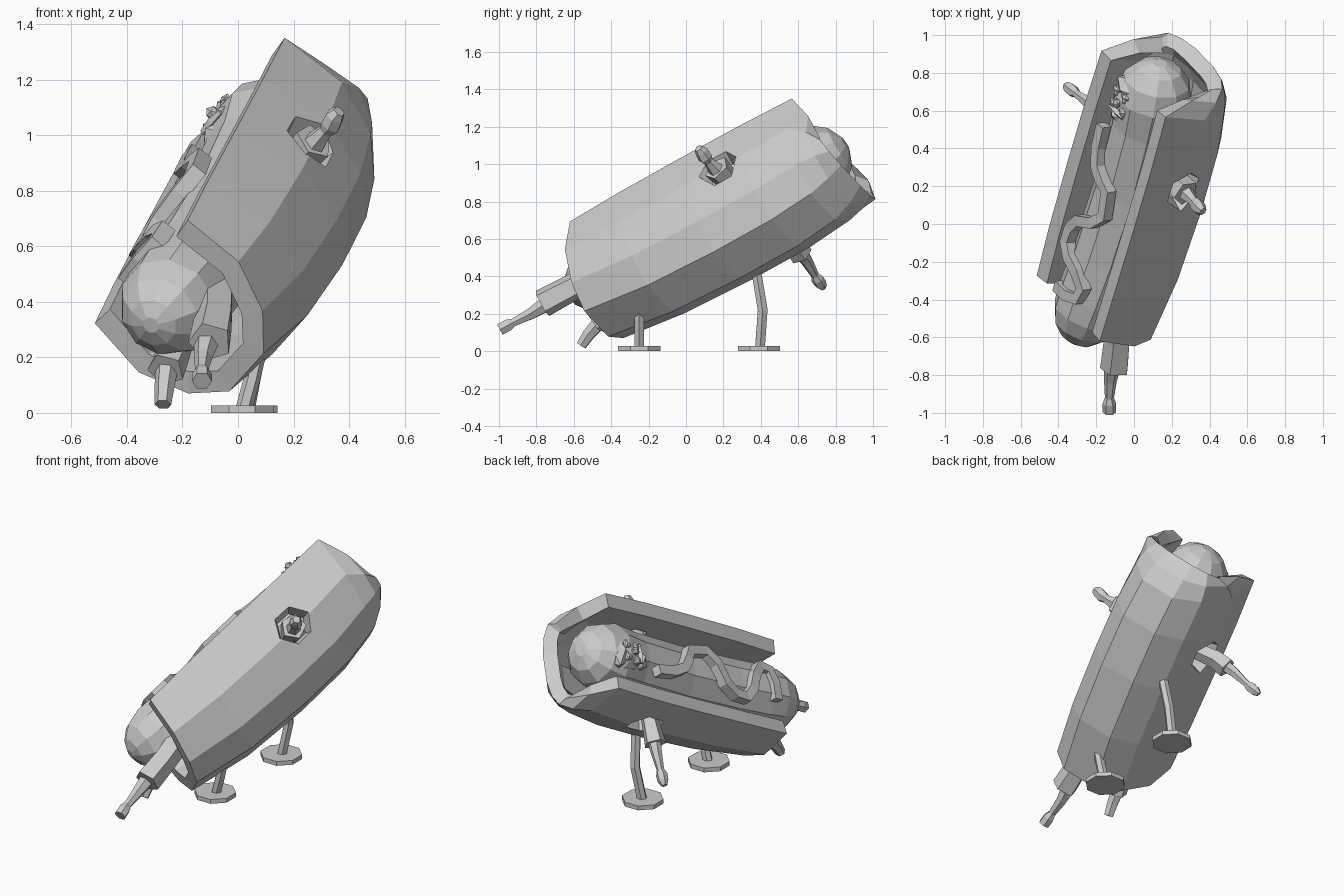
import bpy, bmesh, math
from mathutils import Vector

if "Cube" in bpy.data.objects:
    bpy.data.objects.remove(bpy.data.objects["Cube"])

grey = bpy.data.materials.new("plain grey")
grey.use_nodes = True
grey.diffuse_color = (0.6, 0.6, 0.6, 1)
grey.node_tree.nodes["Principled BSDF"].inputs["Base Color"].default_value = (0.6, 0.6, 0.6, 1)

# Tilted frame of the costume: along the bun, across it, out of the opening
ALONG = Vector((0.25, 0.85, 0.465)).normalized()
ACROSS = Vector((0.55, -0.57, 0.61)).normalized()
OUT = Vector((-0.78, -0.10, 0.61)).normalized()


def at(s, w, n):
    return ALONG * s + ACROSS * w + OUT * n


def finish(name, bm, fix=True):
    if fix:
        bmesh.ops.recalc_face_normals(bm, faces=bm.faces)
    mesh = bpy.data.meshes.new(name)
    bm.to_mesh(mesh)
    bm.free()
    mesh.materials.append(grey)
    ob = bpy.data.objects.new(name, mesh)
    bpy.context.collection.objects.link(ob)
    return ob


def skin(bm, rings, closed):
    rows = [[bm.verts.new(p) for p in ring] for ring in rings]
    for a, b in zip(rows, rows[1:]):
        for i in range(len(a) if closed else len(a) - 1):
            j = (i + 1) % len(a)
            bm.faces.new((a[i], a[j], b[j], b[i]))
    return rows


def tube(name, points, radii, sides=6, up=OUT, turn=0.0):
    """Faceted tube through points, one radius for each point."""
    rings = []
    for i, p in enumerate(points):
        t = (points[min(i + 1, len(points) - 1)] - points[max(i - 1, 0)]).normalized()
        side = t.cross(up).normalized()
        top = side.cross(t)
        rings.append([p + (side * math.cos(a) + top * math.sin(a)) * radii[i]
                      for a in (math.tau * (k + turn) / sides for k in range(sides))])
    bm = bmesh.new()
    rows = skin(bm, rings, True)
    bm.faces.new(rows[0])
    bm.faces.new(rows[-1])
    return finish(name, bm)


def ball(name, centre, size, detail=1):
    """Faceted ball stretched along the costume axes."""
    bm = bmesh.new()
    bmesh.ops.create_icosphere(bm, subdivisions=detail, radius=1)
    for v in bm.verts:
        v.co = at(*(c + k * x for c, k, x in zip(centre, size, v.co)))
    return finish(name, bm)


# Bun: trough whose rim dips at the wide head end, where the floor turns up
# rim position, base position, half width, rim height, base height
stations = [(-.21, -.31, .32, .63, .115), (.10, .08, .33, .635, .04),
            (.50, .50, .335, .635, .015), (.86, .86, .335, .635, .02),
            (1.19, 1.11, .325, .635, .06), (1.255, 1.22, .30, .46, .12),
            (1.28, 1.30, .255, .30, .19)]
section = [(-.95, 1), (-1.02, .55), (-.76, .2), (-.35, 0),
           (.35, 0), (.76, .2), (1.02, .55), (.95, 1)]
rings = [[at(sb + (sr - sb) * h, .36 + half * w, nb + (nr - nb) * h) for w, h in section]
         for sr, sb, half, nr, nb in stations]
bm = bmesh.new()
skin(bm, rings, False)
bmesh.ops.recalc_face_normals(bm, faces=bm.faces)
bm.normal_update()
base = min(bm.faces, key=lambda f: f.calc_center_median().dot(OUT))
if base.normal.dot(OUT) > 0:
    bmesh.ops.reverse_faces(bm, faces=bm.faces)
bun = finish("bun", bm, fix=False)
shell = bun.modifiers.new("thickness", "SOLIDIFY")
shell.thickness = 0.085
shell.offset = -1

# Hexagonal arm holes cut through both sides
for side in (-1, 1):
    w = .36 + side * .33
    cutter = tube("arm_hole_cutter", [at(.715, w - side * .12, .37), at(.715, w + side * .1, .37)],
                  [.075, .145])
    cutter.hide_render = True
    cutter.hide_set(True)
    cut = bun.modifiers.new("arm hole", "BOOLEAN")
    cut.object = cutter
    cut.operation = "DIFFERENCE"
    cut.solver = "EXACT"

# Sausage with rounded ends and a slight bend
s_list = [-.445, -.42, -.36, -.27, -.15, .10, .50, .90, 1.08, 1.19, 1.26, 1.295]
r_list = [.03, .09, .15, .187, .198, .20, .20, .20, .21, .18, .12, .04]
spine = [at(s, .35, .43 + .06 * ((s - .5) / .85) ** 2) for s in s_list]
tube("sausage", spine, r_list, sides=10)

# Mustard zigzag
zigzag = [(.85, .235), (.72, .25), (.63, .29), (.585, .36), (.56, .42), (.42, .445),
          (.34, .38), (.28, .27), (.20, .22), (.11, .215), (.06, .28), (.03, .37),
          (-.03, .445), (-.10, .43), (-.13, .35), (-.14, .25)]
tube("mustard", [at(s, w, .65 - .8 * (w - .35) ** 2) for s, w in zigzag],
     [.042] * len(zigzag), sides=4, turn=0.5)

# Wearer's head in the sausage
ball("face", (1.05, .31, .565), (.125, .105, .10), 2)
ball("nose", (1.04, .31, .665), (.03, .025, .028))
ball("hair", (1.12, .31, .59), (.07, .11, .08))
ball("beard", (.95, .295, .60), (.05, .075, .06))
for side in (-1, 1):
    ball("eye", (1.075, .31 + side * .038, .65), (.018, .02, .018))
    ball("brow", (1.10, .31 + side * .04, .655), (.014, .032, .018))
    ball("cheek", (1.01, .31 + side * .045, .64), (.034, .03, .028))
tube("mouth", [at(.985, w, .65) for w in (.25, .31, .37)], [.012, .02, .012], 4)

# Arms with sleeves and fists
tube("left_arm", [at(.70, .50, .36), at(.70, .67, .36), at(.70, .77, .36),
                  at(.70, .80, .36), at(.705, .84, .37), at(.705, .87, .37)],
     [.06, .05, .027, .038, .036, .022], 6)
tube("left_sleeve", [at(.71, .50, .365), at(.705, .70, .365)], [.06, .075], 5)
tube("right_sleeve", [at(.70, .12, .40), at(.71, -.02, .42), at(.70, -.11, .42)],
     [.05, .058, .065], 5)
tube("right_arm", [at(.71, -.05, .42), at(.70, -.16, .42), at(.68, -.27, .415),
                   at(.675, -.30, .415), at(.67, -.34, .415), at(.665, -.37, .415)],
     [.045, .033, .022, .034, .032, .018], 6)

# Legs with trouser cuffs and shoes
UP = Vector((0, 0, 1))
tube("left_trouser", [Vector(p) for p in ((-.085, -.42, .44), (-.085, -.62, .335),
                                          (-.10, -.77, .255))],
     [.08, .075, .08], 5, UP)
tube("left_leg", [Vector(p) for p in ((-.11, -.72, .27), (-.125, -.83, .20), (-.13, -.92, .155),
                                     (-.13, -.95, .14), (-.13, -.995, .115))],
     [.05, .034, .024, .036, .036], 6, UP)
tube("right_trouser", [Vector(p) for p in ((-.21, -.30, .32), (-.24, -.42, .20), (-.26, -.48, .155))],
     [.07, .065, .07], 5, UP)
tube("right_leg", [Vector(p) for p in ((-.255, -.45, .17), (-.265, -.52, .09), (-.27, -.56, .03))],
     [.042, .036, .03], 6, UP)

# Two stands: octagonal feet with bent poles
FORWARD = Vector((0, 1, 0))
for name, x, y, path in (
        ("front", .015, -.25, ((.02, -.25, .01), (.05, -.25, .12), (.08, -.25, .25))),
        ("back", .03, .39, ((.03, .395, .01), (.07, .41, .22), (.09, .37, .46)))):
    tube(name + "_stand_pole", [Vector(p) for p in path], [.03] * 3, 6, FORWARD)
    tube(name + "_stand_foot", [Vector((x, y, 0)), Vector((x, y, .027))], [.122] * 2, 8,
         FORWARD, 0.5)
